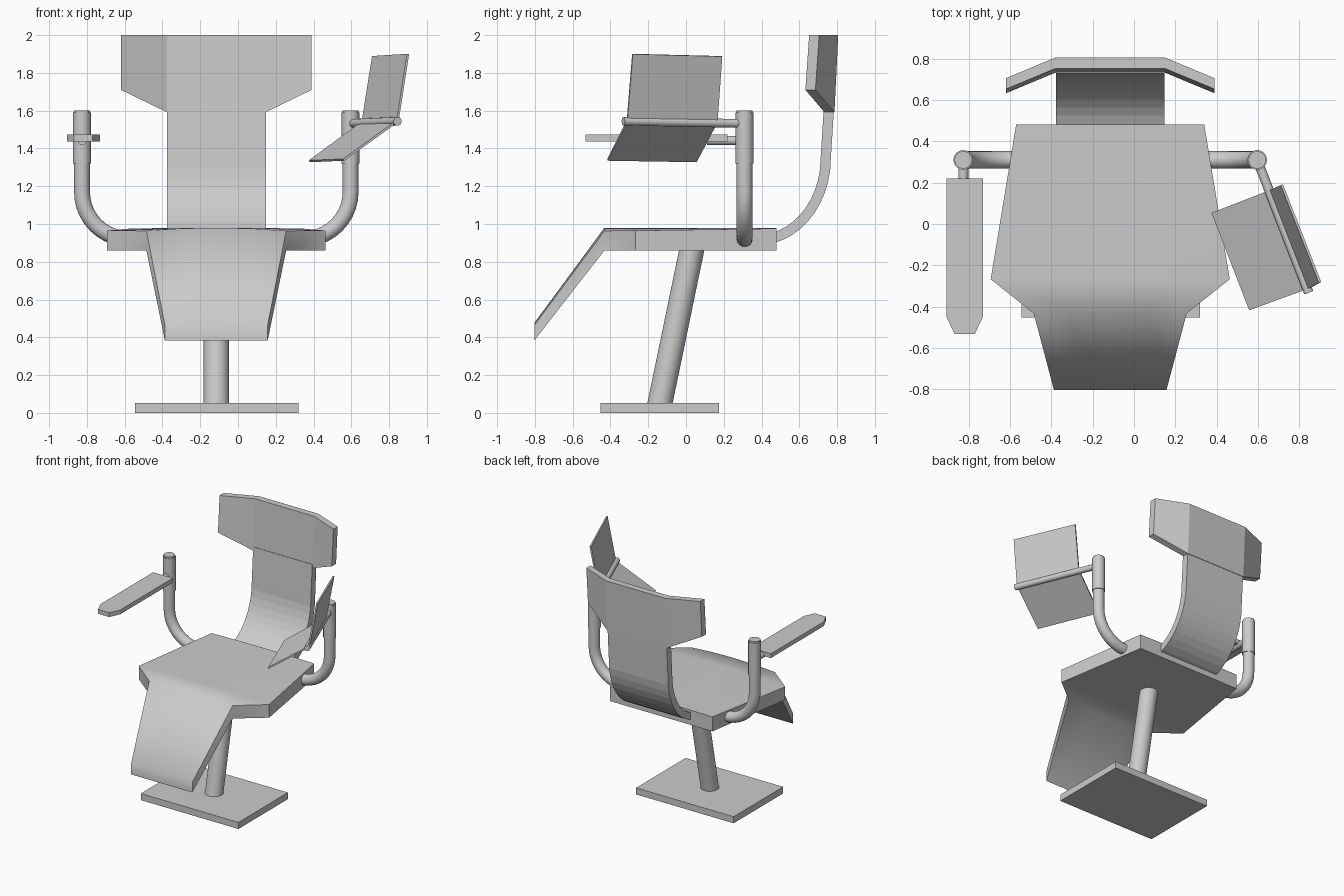
import bpy, bmesh
from math import sin, cos, radians, pi
from mathutils import Vector

if "Cube" in bpy.data.objects:
    bpy.data.objects.remove(bpy.data.objects["Cube"])

CX = -0.115      # centre line of the chair
ARM_Y = 0.31     # depth of both arm posts


def finish(name, bm, smooth=None):
    bmesh.ops.recalc_face_normals(bm, faces=bm.faces)
    me = bpy.data.meshes.new(name)
    bm.to_mesh(me)
    bm.free()
    ob = bpy.data.objects.new(name, me)
    bpy.context.collection.objects.link(ob)
    if smooth:
        bpy.ops.object.select_all(action='DESELECT')
        ob.select_set(True)
        bpy.context.view_layer.objects.active = ob
        bpy.ops.object.shade_smooth_by_angle(angle=radians(smooth))
    return ob


def loft(name, rings, smooth=None):
    """Closed skin through rings of equal point count, capped at both ends."""
    bm = bmesh.new()
    vs = [[bm.verts.new(p) for p in r] for r in rings]
    n = len(rings[0])
    for a, b in zip(vs, vs[1:]):
        for i in range(n):
            j = (i + 1) % n
            bm.faces.new((a[i], a[j], b[j], b[i]))
    bm.faces.new(vs[0])
    bm.faces.new(vs[-1])
    return finish(name, bm, smooth)


def tube(name, path, radius, sides=24):
    """Round tube along a path of points."""
    pts = [Vector(p) for p in path]
    rings = []
    for i, p in enumerate(pts):
        t = (pts[min(i + 1, len(pts) - 1)] - pts[max(i - 1, 0)]).normalized()
        ref = Vector((0, 1, 0)) if abs(t.y) < 0.8 else Vector((0, 0, 1))
        u = t.cross(ref).normalized()
        v = t.cross(u)
        rings.append([p + radius * (cos(2 * pi * k / sides) * u + sin(2 * pi * k / sides) * v)
                      for k in range(sides)])
    return loft(name, rings, 40)


def prism(name, outline, z0, z1):
    return loft(name, [[(x, y, z) for x, y in outline] for z in (z0, z1)])


def panel(name, corners, thick):
    c = [Vector(p) for p in corners]
    n = (c[1] - c[0]).cross(c[2] - c[0]).normalized() * thick / 2
    return loft(name, [[p - n for p in c], [p + n for p in c]])


# Base plate and leaning pedestal
prism("base_plate", [(-0.545, -0.452), (0.32, -0.452), (0.32, 0.175), (-0.545, 0.175)], 0, 0.053)
rings = [[(CX + 0.067 * cos(2 * pi * k / 32), y + 0.067 * sin(2 * pi * k / 32), z)
          for k in range(32)] for y, z in ((-0.14, 0.04), (0.036, 0.89))]
loft("pedestal", rings, 40)

# Seat with sloping leg rest: y, half width, top z in the middle, edge drop, bottom z
rows = [(0.48, 0.455, 0.98, 0.004, 0.86),
        (-0.267, 0.578, 0.98, 0.015, 0.86),
        (-0.432, 0.37, 0.98, 0.016, 0.86),
        (-0.803, 0.272, 0.476, 0.012, 0.383)]
cols = (-1, -0.5, 0, 0.5, 1)
rings = []
for y, w, top, drop, bot in rows:
    rings.append([(CX + c * w, y, top - drop * c * c) for c in cols]
                 + [(CX + c * w, y, bot) for c in reversed(cols)])
loft("seat", rings, 60)

# Curved backrest strip
path = [Vector((0, 0.38 + 0.36 * cos(radians(a)), 1.35 + 0.435 * sin(radians(a))))
        for a in range(-80, 1, 8)] + [Vector((0, 0.757, 1.62))]
rings = []
for i, p in enumerate(path):
    t = (path[min(i + 1, len(path) - 1)] - path[max(i - 1, 0)]).normalized()
    n = Vector((0, -t.z, t.y)) * 0.027
    rings.append([(CX + s * 0.262, (p + o * n).y, (p + o * n).z)
                  for s, o in ((-1, -1), (1, -1), (1, 1), (-1, 1))])
loft("backrest", rings)

# Headrest with forward-bent wings: x offset, front y at top, bottom z
rings = [[(CX + dx, fy - 0.02, zb), (CX + dx, fy, 2.0),
          (CX + dx, fy + 0.053, 2.0), (CX + dx, fy + 0.033, zb)]
         for dx, fy, zb in ((-0.505, 0.652, 1.71), (-0.262, 0.753, 1.592),
                            (0.262, 0.753, 1.592), (0.505, 0.652, 1.71))]
loft("headrest", rings)

# Bent arm tubes with thicker sleeves
for side, s in (("left", -1), ("right", 1)):
    x = CX + s * 0.711
    bend = [(x - s * 0.25 * (1 - cos(radians(a))), ARM_Y, 1.17 - 0.25 * sin(radians(a)))
            for a in range(0, 91, 9)]
    tube(side + "_arm_tube", [(x, ARM_Y, 1.4)] + bend + [(x - s * 0.36, ARM_Y, 0.92)], 0.042)
    tube(side + "_arm_sleeve", [(x, ARM_Y, 1.32), (x, ARM_Y, 1.59)], 0.047)
    tube(side + "_arm_cap", [(x, ARM_Y, 1.58), (x, ARM_Y, 1.602)], 0.042)

# Left armrest pad and its short rod
prism("left_armrest", [(-0.906, 0.22), (-0.906, -0.45), (-0.868, -0.532),
                       (-0.77, -0.532), (-0.731, -0.45), (-0.731, 0.22)], 1.438, 1.473)
tube("left_armrest_rod", [(-0.825, 0.11, 1.442), (-0.825, ARM_Y, 1.442)], 0.024)

# Right swing rod with two hinged panels
tube("right_screen_rod", [(0.596, ARM_Y, 1.532), (0.845, -0.332, 1.544)], 0.023)
hinge = [(0.66, 0.165, 1.54), (0.845, -0.312, 1.545)]
panel("upper_screen", hinge + [(0.9, -0.283, 1.9), (0.715, 0.19, 1.888)], 0.012)
panel("lower_screen", hinge + [(0.56, -0.416, 1.34), (0.378, 0.055, 1.332)], 0.012)
